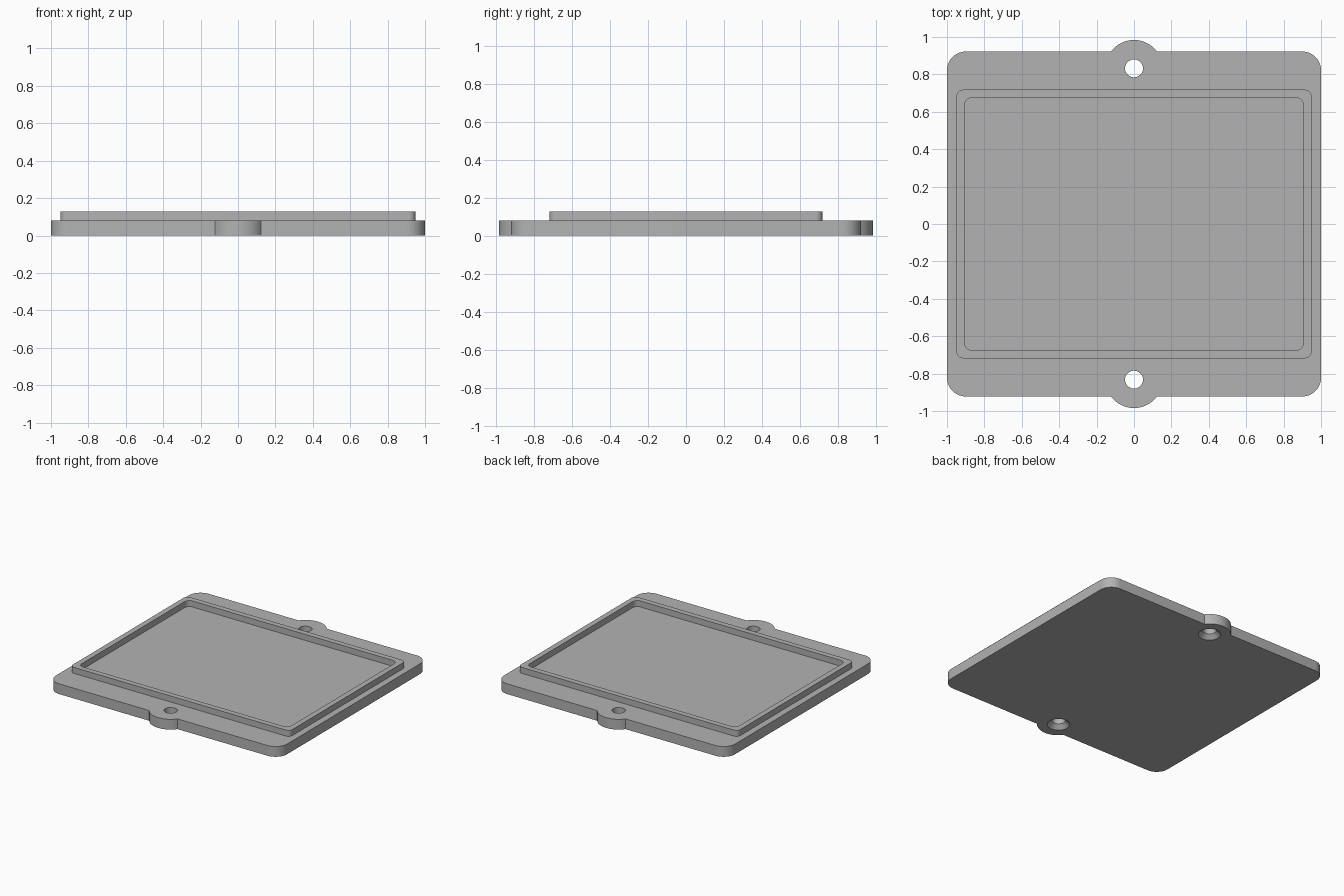
import bpy, bmesh, math

if "Cube" in bpy.data.objects:
    bpy.data.objects.remove(bpy.data.objects["Cube"])

PLATE_X, PLATE_Y, PLATE_Z = 1.0, 0.922, 0.08
HOLE_Y, TAB_R = 0.832, 0.152

grey = bpy.data.materials.new("plain grey")
grey.diffuse_color = (0.45, 0.45, 0.45, 1)
grey.use_nodes = True
grey.node_tree.nodes["Principled BSDF"].inputs["Base Color"].default_value = grey.diffuse_color


def arc(cx, cy, r, a0, a1, n):
    return [(cx + r * math.cos(a0 + (a1 - a0) * i / n),
             cy + r * math.sin(a0 + (a1 - a0) * i / n)) for i in range(n + 1)]


def half_turn(points):
    return points + [(-x, -y) for x, y in points]


def rounded_rect(hx, hy, r, n=8):
    q = math.pi / 2
    return half_turn(arc(hx - r, hy - r, r, 0, q, n) + arc(r - hx, hy - r, r, q, 2 * q, n))


def circle(cy, r, n=32):
    return arc(0, cy, r, 0, 2 * math.pi, n)[:n]


def loft(bm, sections):
    """Wall through (points, z) sections; returns the vertex loops."""
    loops = [[bm.verts.new((x, y, z)) for x, y in pts] for pts, z in sections]
    for a, b in zip(loops, loops[1:]):
        for i in range(len(a)):
            j = (i + 1) % len(a)
            bm.faces.new((a[i], a[j], b[j], b[i]))
    return loops


def fill(bm, loops):
    """Flat cap bounded by the first loop, with the others as holes."""
    edges = [bm.edges.get((l[i - 1], l[i])) for l in loops for i in range(len(l))]
    bmesh.ops.triangle_fill(bm, use_beauty=True, edges=edges, normal=(0, 0, 1))


def finish(bm, name):
    bmesh.ops.recalc_face_normals(bm, faces=bm.faces[:])
    mesh = bpy.data.meshes.new(name)
    bm.to_mesh(mesh)
    bm.free()
    mesh.materials.append(grey)
    obj = bpy.data.objects.new(name, mesh)
    bpy.context.collection.objects.link(obj)
    bpy.ops.object.select_all(action='DESELECT')
    obj.select_set(True)
    bpy.context.view_layer.objects.active = obj
    bpy.ops.object.shade_smooth_by_angle(angle=math.radians(30))


# Base plate: rounded corners, a round tab front and back
q, r = math.pi / 2, 0.1
a = math.asin((PLATE_Y - HOLE_Y) / TAB_R)
outline = half_turn(arc(PLATE_X - r, PLATE_Y - r, r, 0, q, 10)
                    + arc(0, HOLE_Y, TAB_R, a, math.pi - a, 20)
                    + arc(r - PLATE_X, PLATE_Y - r, r, q, 2 * q, 10))
bm = bmesh.new()
walls = [loft(bm, [(outline, 0), (outline, PLATE_Z)])]
# Screw holes, countersunk from below
for y in (HOLE_Y, -HOLE_Y):
    walls.append(loft(bm, [(circle(y, 0.08), 0), (circle(y, 0.048), 0.033),
                           (circle(y, 0.048), PLATE_Z)]))
fill(bm, [w[0] for w in walls])
fill(bm, [w[-1] for w in walls])
finish(bm, "base_plate")

# Raised locating rim on top of the plate
outer = rounded_rect(0.949, 0.718, 0.035)
inner = rounded_rect(0.906, 0.675, 0.04)
bm = bmesh.new()
loft(bm, [(outer, PLATE_Z), (outer, 0.127), (inner, 0.127), (inner, PLATE_Z)])
finish(bm, "locating_rim")
